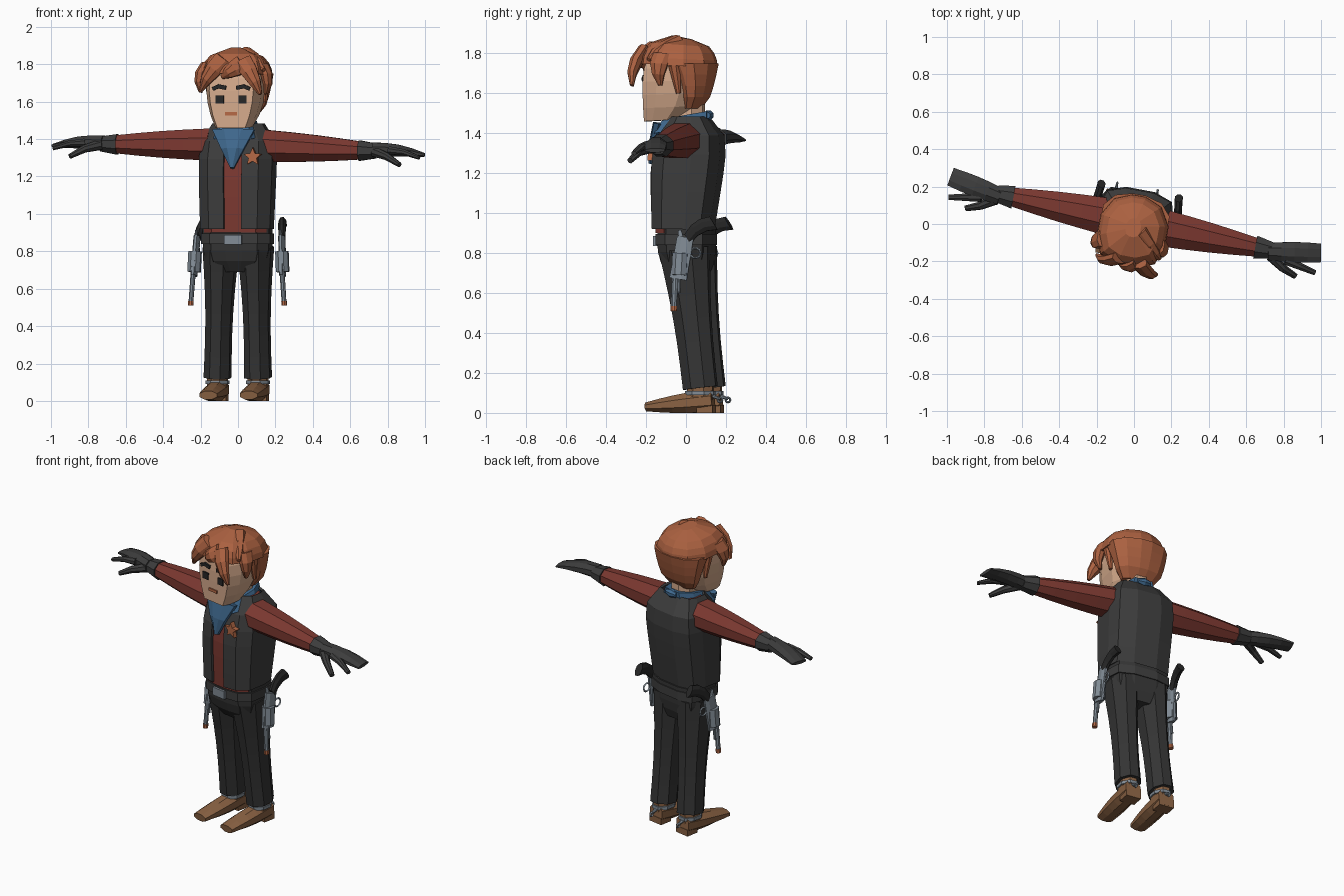
import bpy, bmesh, math
from mathutils import Vector, Matrix

if "Cube" in bpy.data.objects:
    bpy.data.objects.remove(bpy.data.objects["Cube"])


def material(name, *rgb):
    m = bpy.data.materials.new(name)
    m.use_nodes = True
    m.diffuse_color = (*rgb, 1)
    bsdf = next(n for n in m.node_tree.nodes if n.type == 'BSDF_PRINCIPLED')
    bsdf.inputs["Base Color"].default_value = (*rgb, 1)
    return m


SKIN = material("skin", .66, .4, .26)
HAIR = material("auburn hair", .41, .12, .052)
RED = material("shirt red", .2, .04, .03)
VEST = material("charcoal", .046, .046, .046)
PANTS = material("dark denim", .035, .035, .035)
BLUE = material("scarf blue", .05, .14, .27)
LEATHER = material("brown leather", .25, .12, .055)
STEEL = material("steel", .22, .26, .3)
BLACK = material("black", .02, .02, .02)
COPPER = material("copper", .46, .14, .06)

TURN = Matrix.Rotation(math.radians(-10.5), 3, 'Z')
ACROSS, DEPTH = Vector((1, 0, 0)), Vector((0, 1, 0))


def make(name, verts, faces, mat, lean=False):
    """Mesh object, turned with the whole figure; lean dips the arm line."""
    pts = []
    for v in verts:
        v = Vector(v)
        if lean:
            v -= Vector((0, .02, .025)) * v.x
        pts.append(TURN @ v)
    me = bpy.data.meshes.new(name)
    me.from_pydata(pts, [], faces)
    me.materials.append(mat)
    bm = bmesh.new()
    bm.from_mesh(me)
    bmesh.ops.recalc_face_normals(bm, faces=bm.faces)
    bm.to_mesh(me)
    bm.free()
    ob = bpy.data.objects.new(name, me)
    bpy.context.scene.collection.objects.link(ob)
    return ob


def loft(name, rings, mat, caps=True, skip=lambda k, i: False, lean=False):
    n, last = len(rings[0]), len(rings) - 1
    faces = [(k * n + i, k * n + (i + 1) % n, (k + 1) * n + (i + 1) % n, (k + 1) * n + i)
             for k in range(last) for i in range(n) if not skip(k, i)]
    if caps:
        faces += [tuple(range(n)), tuple(range(last * n, last * n + n))]
    return make(name, [p for ring in rings for p in ring], faces, mat, lean)


def body(name, half, low, high, steps, width, front, back, mat, inset=0, lift=0, **options):
    """Stack of mirrored outlines whose size follows rules of the height t."""
    outline = half + [(-u, v) for u, v in reversed(half)]
    rings = []
    for k in range(steps + 1):
        t = k / steps
        w, f, b = width(t) - inset, front(t) + inset, back(t) - inset
        rings.append([(u * w, (f + b + v * (b - f)) / 2, low + (high - low) * t + lift * (v + 1) / 2)
                      for u, v in outline])
    return loft(name, rings, mat, **options)


def tube(name, start, end, width, depth, mat, s=1, side=ACROSS, steps=1, bulge=0, bow=(0, 0, 0), lean=False):
    """Eight-sided tapered limb from start to end, optionally swollen or bowed."""
    a, b, bow = (Vector((p[0] * s, p[1], p[2])) for p in (start, end, bow))
    along = (b - a).normalized()
    u = (side - along * side.dot(along)).normalized()
    v = along.cross(u)
    rings = []
    for k in range(steps + 1):
        t = k / steps
        swell = math.sin(math.pi * t)
        w = width[0] + (width[1] - width[0]) * t + bulge * swell
        d = depth[0] + (depth[1] - depth[0]) * t + bulge * swell
        corners = [(i + .5) * math.pi / 4 for i in range(8)]
        rings.append([a.lerp(b, t) + bow * swell + (u * w * math.cos(c) + v * d * math.sin(c)) * 1.08
                      for c in corners])
    return loft(name, rings, mat, lean=lean)


def plate(name, c, size, mat, roll=0):
    rot = Matrix.Rotation(roll, 3, 'Y')
    rings = [[Vector(c) + rot @ Vector((a * size[0], e * size[1], b * size[2])) / 2
              for a, b in ((-1, -1), (1, -1), (1, 1), (-1, 1))] for e in (-1, 1)]
    return loft(name, rings, mat)


def hoop(name, c, major, minor, mat, n=10):
    """Ring facing sideways."""
    verts, faces = [], []
    for i in range(n):
        a, k = math.tau * i / n, (i + 1) % n
        for j in range(4):
            b, m = math.pi * j / 2, (j + 1) % 4
            r = major + minor * math.cos(b)
            verts.append(Vector(c) + Vector((minor * math.sin(b), r * math.cos(a), r * math.sin(a))))
            faces.append((i * 4 + j, k * 4 + j, k * 4 + m, i * 4 + m))
    return make(name, verts, faces, mat)


# Torso: shirt, and an open vest with arm holes
TORSO = [(.25, -1), (.7, -.9), (1, -.5), (1, .3), (.9, .8), (.4, 1)]
chest = dict(width=lambda t: .183 + .017 * t - .07 * t ** 10,
             front=lambda t: -.158 - .02 * t + .12 * t ** 5,
             back=lambda t: .125 + .09 * t - .11 * t ** 8)
body("shirt", TORSO, .9, 1.47, 6, mat=RED, inset=.013, **chest)
vest = body("vest", TORSO, .92, 1.48, 6, mat=VEST, caps=False,
            skip=lambda k, i: i == 11 or (k == 4 and i in (2, 8)), **chest)
mod = vest.modifiers.new("thickness", 'SOLIDIFY')
mod.thickness, mod.offset = .014, 0

# Star badge
star = []
for y in (-.17, -.14):
    tips = [(i * math.pi / 5, .023 if i % 2 else .05) for i in range(10)]
    star.append([(.11 + r * math.sin(a), y, 1.305 + r * math.cos(a)) for a, r in tips])
loft("star_badge", star, COPPER)

# Hips, belt and buckle
body("hips", TORSO, .69, .92, 4, lambda t: .18 - .08 * (1 - t) ** 5,
     lambda t: -.137 + .06 * (1 - t) ** 4, lambda t: .14 - .03 * (1 - t) ** 4, PANTS)
body("belt", TORSO, .84, .895, 1, lambda t: .188, lambda t: -.146, lambda t: .145, VEST)
plate("belt_buckle", (0, -.15, .862), (.095, .02, .05), STEEL)

# Neck and scarf
HEAD = [(.8, -1), (1, -.5), (1, .3), (.6, 1)]
tube("neck", (0, .01, 1.42), (0, .01, 1.56), (.075, .075), (.08, .08), SKIN)
body("scarf", HEAD, 1.4, 1.47, 2, lambda t: .125 - .03 * t, lambda t: -.145 + .04 * t,
     lambda t: .115, BLUE, lift=.04)
tube("scarf_point", (0, -.13, 1.45), (0, -.17, 1.245), (.115, .01), (.03, .02), BLUE, steps=2, bow=(0, -.01, 0))
tube("scarf_knot", (-.04, .115, 1.49), (.04, .115, 1.49), (.015, .015), (.015, .015), BLUE,
     side=DEPTH, steps=2, bulge=.01)

# Head and mouth
body("head", HEAD, 1.46, 1.79, 5, lambda t: .155 - .06 * (1 - t) ** 3 - .03 * t ** 6,
     lambda t: -.2 + .03 * t ** 6, lambda t: .11 - .13 * (1 - t) ** 4, SKIN, lift=.01)
plate("mouth", (0, -.2, 1.535), (.065, .014, .018), COPPER)

# Hair: crown, back mass and loose locks
SHAG = [(.3, -1), (.8, -.8), (1, -.3), (1, .3), (.7, .8), (.2, 1)]


def dome(t):
    return math.sqrt(1 - t * t)


body("hair_crown", SHAG, 1.75, 1.89, 4, lambda t: .04 + .145 * dome(t),
     lambda t: -.07 - .16 * dome(t), lambda t: .03 + .125 * dome(t), HAIR, lift=-.02)
body("hair_back", SHAG, 1.525, 1.75, 4, lambda t: .1 + .08 * math.sqrt(t),
     lambda t: -.01 - .08 * t * t, lambda t: .075 + .085 * math.sqrt(t), HAIR)
locks = dict(
    fringe_left=((.06, -.2, 1.82), (.167, -.245, 1.64)),
    fringe_right=((-.04, -.19, 1.83), (-.165, -.2, 1.66)),
    fringe_middle=((.06, -.2, 1.8), (-.05, -.21, 1.73)),
    temple_left=((.15, -.09, 1.8), (.17, -.1, 1.64)),
    temple_right=((-.15, -.1, 1.8), (-.18, -.13, 1.65)),
    crown_swirl=((.03, -.04, 1.86), (.17, -.16, 1.77)))
for name, (root, tip) in locks.items():
    out = Vector((root[0] + tip[0], root[1] + tip[1], 0)).normalized()
    tube("hair_" + name, root, tip, (.05, .01), (.03, .01), HAIR, steps=3, bulge=.008, bow=out * .025,
         side=DEPTH if "temple" in name else ACROSS)

for s, tag in ((1, "left_"), (-1, "right_")):
    # Eye, brow and sideburn
    plate(tag + "eye", (.062 * s, -.2, 1.612), (.044, .014, .042), BLACK)
    plate(tag + "brow_inner", (.05 * s, -.2, 1.678), (.045, .014, .022), BLACK, -.2 * s)
    plate(tag + "brow_outer", (.085 * s, -.2, 1.675), (.035, .014, .02), BLACK, .4 * s)
    tube(tag + "sideburn", (.15, -.03, 1.74), (.15, -.01, 1.6), (.03, .01), (.03, .012), HAIR, s)

    # Arm and gloved hand
    arm = dict(s=s, side=DEPTH, lean=True)
    tube(tag + "sleeve", (.15, .01, 1.367), (.69, .01, 1.355), (.1, .047), (.086, .046), RED,
         steps=4, bulge=.005, **arm)
    tube(tag + "glove_cuff", (.66, .01, 1.355), (.75, .01, 1.355), (.062, .045), (.055, .04), VEST, **arm)
    tube(tag + "glove_palm", (.73, 0, 1.36), (1.01, .05, 1.34), (.045, .05), (.04, .01), VEST,
         steps=4, bulge=.007, bow=(0, 0, .01), **arm)
    tube(tag + "index_finger", (.83, -.025, 1.36), (1, -.06, 1.325), (.025, .014), (.022, .01), VEST,
         steps=2, bow=(0, 0, .01), **arm)
    tube(tag + "thumb", (.75, -.02, 1.35), (.9, -.1, 1.285), (.027, .015), (.027, .013), VEST,
         steps=2, bow=(0, -.01, .01), **arm)

    # Leg, shoe and spur; the stance sits a little to the right
    foot = .11 - .018 * s
    tube(tag + "leg", (.094, .01, .82), (foot, .09, .125), (.092, .07), (.125, .084), PANTS, s,
         steps=6, bulge=-.012)
    tube(tag + "ankle", (foot, .09, .05), (foot, .09, .15), (.052, .052), (.065, .065), LEATHER, s)
    tube(tag + "shoe", (foot, .155, .062), (foot, -.185, .03), (.05, .048), (.056, .022), LEATHER, s,
         steps=5, bulge=.008)
    plate(tag + "heel", (foot * s, .12, .02), (.095, .08, .04), LEATHER)
    tube(tag + "spur_strap", (foot, .09, .09), (foot, .09, .11), (.06, .06), (.073, .073), STEEL, s)
    tube(tag + "spur_arm", (foot, .15, .085), (foot, .19, .07), (.012, .006), (.01, .006), STEEL, s)
    hoop(tag + "spur_wheel", (foot * s, .19, .065), .012, .006, STEEL, 8)

    # Revolver hanging at the hip
    gun = tag + "gun_"
    tube(gun + "muzzle", (.254, -.015, .51), (.253, -.015, .535), (.014, .014), (.016, .016), COPPER, s)
    tube(gun + "barrel", (.253, -.015, .53), (.24, -.01, .71), (.012, .013), (.014, .015), STEEL, s)
    tube(gun + "ejector", (.249, .01, .6), (.24, .01, .7), (.007, .007), (.007, .007), STEEL, s)
    tube(gun + "cylinder", (.241, .01, .69), (.236, .015, .8), (.034, .034), (.038, .038), STEEL, s)
    tube(gun + "frame", (.241, .005, .67), (.23, .04, .88), (.016, .016), (.044, .042), STEEL, s, steps=2)
    hoop(gun + "trigger_guard", (.234 * s, .09, .8), .026, .006, STEEL)
    tube(gun + "hammer", (.23, .02, .86), (.228, .01, .915), (.007, .006), (.015, .008), STEEL, s)
    tube(gun + "grip", (.23, .05, .87), (.21, .18, .95), (.018, .021), (.028, .038), BLACK, s,
         steps=3, bow=(0, -.01, .02))
